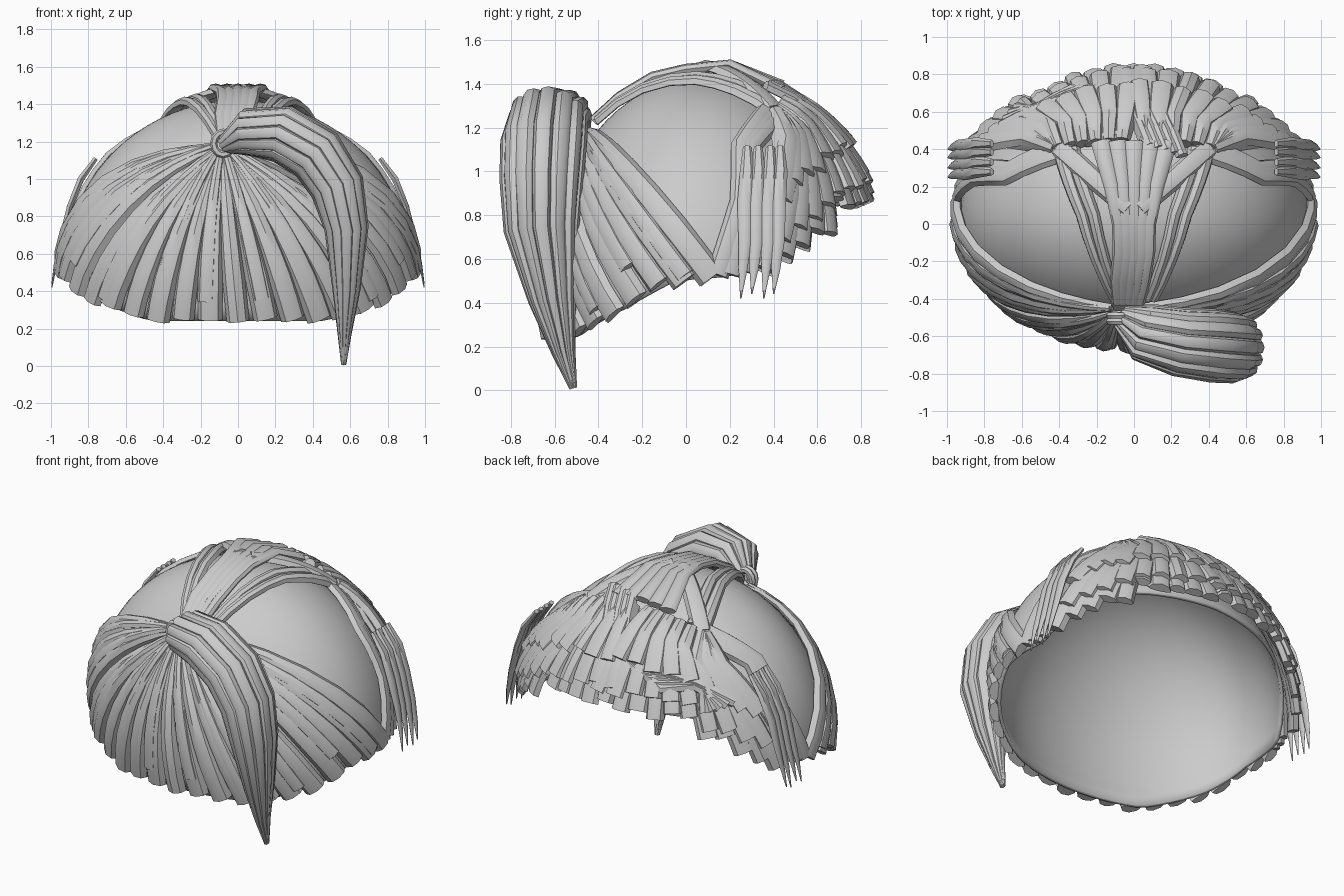
import bpy, bmesh, math, random
from mathutils import Vector as V

if "Cube" in bpy.data.objects:
    bpy.data.objects.remove(bpy.data.objects["Cube"])

random.seed(4)
C = V((0, 0.05, 0.51))
RX, RZ, FRONT, BACK = 0.93, 0.91, 0.68, 0.76


def radii(d):
    return (RX, FRONT if d.y < 0 else BACK, RZ)


def normal(p):
    d = p - C
    r = radii(d)
    return V([d[i] / r[i]**2 for i in range(3)]).normalized()


def on_head(p, off=0.0):
    d = V(p) - C
    r = radii(d)
    q = C + d / math.sqrt(sum((d[i] / r[i])**2 for i in range(3)))
    return q + normal(q) * off


def interp(tab, x):
    for (a, b), (c, d) in zip(tab, tab[1:]):
        if x <= c:
            return b + (d - b) * (x - a) / (c - a)
    return tab[-1][1]


RIM = [(0, .24), (32, .24), (60, .37), (80, .49), (90, .51), (104, .52),
       (114, .65), (130, .81), (150, .84), (180, .86)]


def head_at(az, z, off=0.0):
    # point on the head at an azimuth (0 = front) and a height
    k = math.sqrt(max(0, 1 - ((z - C.z) / RZ)**2))
    a = math.radians(az)
    ry = FRONT if math.cos(a) > 0 else BACK
    return on_head((RX * k * math.sin(a), C.y - ry * k * math.cos(a), z), off)


def rim(az, dz=0.0):
    return head_at(az, interp(RIM, abs(az)) + dz)


def top(x, y):
    ry = FRONT if y < C.y else BACK
    return V((x, y, C.z + RZ * math.sqrt(max(0.01, 1 - (x / RX)**2 - ((y - C.y) / ry)**2))))


def flip(pts, s):
    return [V((p[0] * s, p[1], p[2])) for p in pts]


def strand(bm, pts, nors, wid, thick, sides=8, under=1.0):
    # flattened tube with its broad side on the head; "under" thins the inner half
    rings = []
    for i, p in enumerate(pts):
        t = (pts[min(i + 1, len(pts) - 1)] - pts[max(i - 1, 0)]).normalized()
        b = t.cross(nors[i]).normalized()
        n = b.cross(t)
        n = n if n.dot(nors[i]) > 0 else -n
        ring = []
        for j in range(sides):
            a = 2 * math.pi * j / sides
            h = math.sin(a) * (1 if math.sin(a) > 0 else under)
            ring.append(bm.verts.new(p + b * wid[i] * math.cos(a) + n * thick[i] * h))
        rings.append(ring)
    for r, s in zip(rings, rings[1:]):
        for j in range(sides):
            k = (j + 1) % sides
            bm.faces.new((r[j], r[k], s[k], s[j]))
    bm.faces.new(rings[0][::-1])
    bm.faces.new(rings[-1])


def lay(bm, way, w0, w1, o0=0.02, o1=0.02, th=0.04, seg=8):
    # strand following waypoints over the head surface
    pts = []
    for i in range(seg + 1):
        f = i / seg
        u = f * (len(way) - 1)
        k = min(int(u), len(way) - 2)
        pts.append(on_head(V(way[k]).lerp(V(way[k + 1]), u - k), o0 + (o1 - o0) * f))
    wid = [w0 + (w1 - w0) * min(1, 1.4 * i / seg) for i in range(seg + 1)]
    strand(bm, pts, [normal(p) for p in pts], wid, [min(th, w) for w in wid], 8, 0.25)


def finish(bm, name, angle=40):
    bmesh.ops.recalc_face_normals(bm, faces=bm.faces)
    me = bpy.data.meshes.new(name)
    bm.to_mesh(me)
    bm.free()
    ob = bpy.data.objects.new(name, me)
    bpy.context.collection.objects.link(ob)
    bpy.ops.object.select_all(action='DESELECT')
    ob.select_set(True)
    bpy.context.view_layer.objects.active = ob
    bpy.ops.object.shade_smooth_by_angle(angle=math.radians(angle))
    return ob


# smooth cap with a shaped rim
bm = bmesh.new()
N, M = 72, 20
pole = bm.verts.new(C + V((0, 0, RZ)))
prev = None
for j in range(1, M + 1):
    row = []
    for i in range(N):
        az = -180 + 360 * i / N
        end = math.acos((interp(RIM, abs(az)) - C.z) / RZ)
        row.append(bm.verts.new(head_at(az, C.z + RZ * math.cos(end * j / M))))
    for i in range(N):
        k = (i + 1) % N
        bm.faces.new((pole, row[i], row[k]) if prev is None else (prev[i], row[i], row[k], prev[k]))
    prev = row
cap = finish(bm, "cap", 60)
sol = cap.modifiers.new("thickness", 'SOLIDIFY')
sol.thickness, sol.offset = 0.02, -1

# front fan gathered at the knot, with a sparse second layer
KNOT = V((-0.08, -0.47, 1.16))
bm = bmesh.new()
for i in range(21):
    az = -95 + 190 * i / 20
    s = math.sin(math.radians(az))
    a = KNOT + V((s * 0.05, 0, 0.05 if abs(az) > 60 else -0.02))
    lay(bm, [a, rim(az, random.uniform(-.01, .02))], 0.025, random.uniform(.06, .07),
        0.02, 0.008, random.uniform(.042, .055))
for i in range(10):
    az = -88 + 176 * i / 9 + random.uniform(-3, 3)
    a = KNOT + V((math.sin(math.radians(az)) * 0.06, 0, 0.06 if abs(az) > 60 else 0))
    lay(bm, [a, a.lerp(rim(az), random.uniform(0.85, 0.98))], 0.02, 0.048, 0.035, 0.025, 0.035)
finish(bm, "front_fan")

# knot ring
bm = bmesh.new()
for r in range(2):
    pts = [KNOT + V((0.05 * math.cos(a), -0.03 * r - 0.02, 0.03 + 0.06 * math.sin(a)))
           for a in [2 * math.pi * i / 12 for i in range(13)]]
    strand(bm, pts, [V((0, -1, 0))] * 13, [0.02] * 13, [0.02] * 13, 6)
finish(bm, "knot")

# ponytail: strands around a curved, tapering core
PATH = [(-.06, -.5, 1.19), (.06, -.58, 1.25), (.24, -.63, 1.24), (.42, -.65, 1.13),
        (.53, -.66, .96), (.58, -.66, .74), (.58, -.61, .42), (.57, -.56, .18), (.565, -.515, .01)]
IN = [.04, .10, .12, .12, .11, .085, .055, .028, .006]
OUT = [.06, .13, .15, .16, .155, .14, .09, .045, .01]
path = [V(p) for p in PATH]
bm = bmesh.new()
for s in range(12):
    a = 2 * math.pi * s / 12
    pts, nors = [], []
    for i, p in enumerate(path):
        t = (path[min(i + 1, 8)] - path[max(i - 1, 0)]).normalized()
        side = V((0, 1, 0))
        side = (side - t * side.dot(t)).normalized()
        up = side.cross(t)
        o = side * math.cos(a) * OUT[i] + up * math.sin(a) * IN[i]
        pts.append(p + o)
        nors.append(o.normalized())
    strand(bm, pts, nors, [max(.008, .28 * o) for o in OUT], [max(.008, .24 * o) for o in OUT])
finish(bm, "ponytail")

# crown strands running from the crown to the knot, raised off the cap
bm = bmesh.new()
for k in range(-2, 3):
    x = 0.042 * k
    pts = [V(p) for p in ((x * 2.1, .44, 1.39 - .01 * abs(k)), (x * 1.4, .2, 1.485), (x, .0, 1.465),
                          (x * .95, -.15, 1.43), (x * .9 - .02, -.3, 1.34), (x * .7 - .03, -.42, 1.23))]
    strand(bm, pts, [V((0, 0.2, 1))] * 6, [.055, .042, .034, .034, .034, .03], [.026] * 6)
for s in (1, -1):
    lay(bm, [top(.03 * s, .08), top(.38 * s, .38)], .05, .06, .05, .04)
    for w in (0, .06):
        lay(bm, [top((.38 - w) * s, .38), top((.27 - w) * s, .05),
                 top((.1 - w * .4) * s, -.38)], .045, .03, .03, .025)
finish(bm, "crown_strands")

# bangs, mirrored, swept sideways, long layer under shorter layers
bm = bmesh.new()
for s in (1, -1):
    for layer, (reach, off) in enumerate(((1.0, .025), (.88, .045), (.6, .055))):
        n = 11 - layer
        for i in range(n):
            az = 112 + 68 * (i + .5 * (layer % 2)) / (n - 1)
            f = min(1, max(0, (az - 135) / 45))
            root = top(.4, .38).lerp(top(.06, .42), f)
            tip = rim(az, random.uniform(-.03, .03) - (.09 if az < 140 else 0))
            e = root.lerp(tip, reach)
            mid = root.lerp(e, .5) + V((-.04 * (1 - f), .04 * (1 - f), .03))
            lay(bm, flip((root, mid, e), s), .04, random.uniform(.055, .07), .025 + .012 * layer,
                off + .015 + .03 * f, random.uniform(.04, .05))
    # side bands from the part to the lower rim
    for k in range(3):
        way = [top(.38, .4 - .02 * k), head_at(114 - 2 * k, 1.1), head_at(110 - 2 * k, .85),
               rim(105 - 4 * k, .01)]
        lay(bm, flip(way, s), .05, .052, .025, .01, .04, 9)
finish(bm, "bangs")

# asymmetric swoop crossing the forehead
bm = bmesh.new()
for k in range(5):
    d = .04 * k
    way = [top(.24 - d, .33 + d * .3), top(.12 - d * .9, .58 + d * .2), top(-.15 - d, .65),
           top(-.42 - d * .5, .57 - d * .2), head_at(-128 - 3 * k, .92 - d * .3)]
    lay(bm, way, .035, .042, .07, .075, .045, 10)
finish(bm, "swoop")

# pointed locks at the temples
bm = bmesh.new()
for s in (1, -1):
    for y, dz in ((.27, .0), (.32, .02), (.375, .0), (.42, .02)):
        P = [(.76, y + .01, 1.11), (.84, y + .01, 1.0), (.9, y, .85),
             (.945, y, .68), (.975, y - .01, .55), (.995, y - .02, .42 + dz)]
        strand(bm, flip(P, s), [V((s, 0, .3))] * 6,
               [.02, .034, .036, .03, .02, .003], [.014, .02, .018, .014, .01, .003], 6)
finish(bm, "temple_locks")
